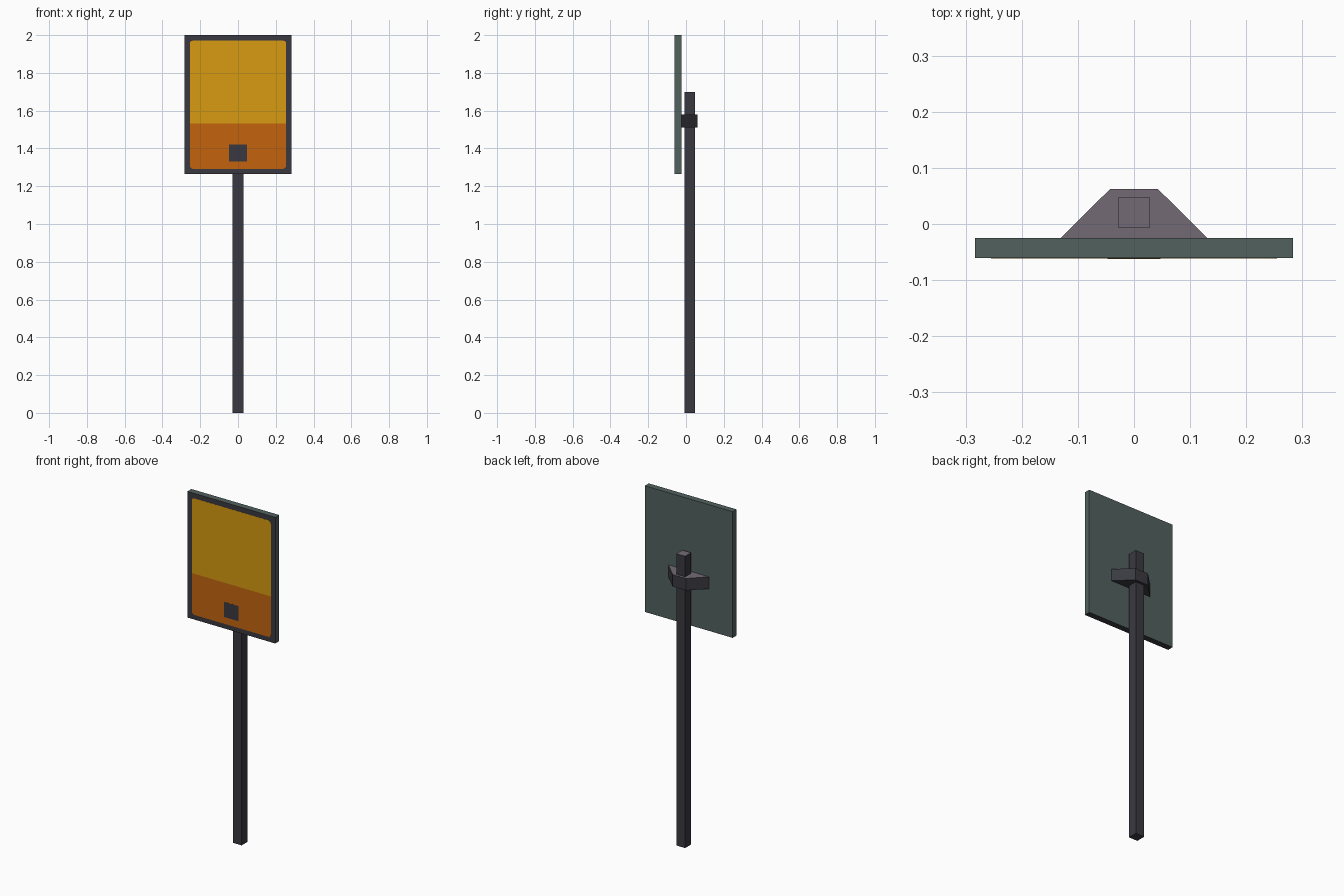
import bpy, bmesh, math

if "Cube" in bpy.data.objects:
    bpy.data.objects.remove(bpy.data.objects["Cube"])


def material(name, rgb):
    # sRGB 0-255 to linear
    lin = [((c / 255 + 0.055) / 1.055) ** 2.4 if c > 10 else c / 255 / 12.92 for c in rgb]
    m = bpy.data.materials.new(name)
    m.diffuse_color = (*lin, 1)
    m.use_nodes = True
    m.node_tree.nodes["Principled BSDF"].inputs["Base Color"].default_value = m.diffuse_color
    return m


charcoal = material("charcoal", (58, 57, 65))
grey = material("mauve grey", (114, 106, 117))
teal = material("dark teal", (81, 97, 95))
yellow = material("amber yellow", (215, 155, 17))
orange = material("burnt orange", (195, 100, 15))


def prism(name, profile, axis, lo, hi, mats, rule=None, cut_z=None):
    """Extrude a 2D profile along z (profile = x,y) or y (profile = x,z)."""
    bm = bmesh.new()
    put = (lambda a, b, c: (a, b, c)) if axis == 'z' else (lambda a, b, c: (a, c, b))
    face = bm.faces.new([bm.verts.new(put(a, b, lo)) for a, b in profile])
    ext = bmesh.ops.extrude_face_region(bm, geom=[face], use_keep_orig=True)
    for v in ext["geom"]:
        if isinstance(v, bmesh.types.BMVert):
            v.co = put(v.co.x, v.co.y if axis == 'z' else v.co.z, hi)
    if cut_z is not None:
        bmesh.ops.bisect_plane(bm, geom=bm.verts[:] + bm.edges[:] + bm.faces[:],
                               plane_co=(0, 0, cut_z), plane_no=(0, 0, 1))
    bmesh.ops.recalc_face_normals(bm, faces=bm.faces)
    bm.normal_update()
    if rule:
        for f in bm.faces:
            f.material_index = rule(f)
    me = bpy.data.meshes.new(name)
    bm.to_mesh(me)
    bm.free()
    for m in mats:
        me.materials.append(m)
    ob = bpy.data.objects.new(name, me)
    bpy.context.collection.objects.link(ob)
    return ob


def rect(x0, x1, y0, y1):
    return [(x0, y0), (x1, y0), (x1, y1), (x0, y1)]


def rounded(x0, x1, y0, y1, r, n=3):
    pts = []
    corners = [(x1 - r, y1 - r), (x0 + r, y1 - r), (x0 + r, y0 + r), (x1 - r, y0 + r)]
    for q, (cx, cy) in enumerate(corners):
        for i in range(n + 1):
            a = (q + i / n) * math.pi / 2
            pts.append((cx + r * math.cos(a), cy + r * math.sin(a)))
    return pts


def top_is_grey(f):
    return 1 if f.normal.z > 0.9 else 0


# Square post and the tapered clamp behind the board, both with paler tops
prism("post", rect(-0.028, 0.028, -0.007, 0.048), 'z', 0, 1.70, [charcoal, grey], top_is_grey)
prism("clamp", [(-0.131, -0.025), (0.131, -0.025), (0.043, 0.062), (-0.043, 0.062)],
      'z', 1.51, 1.58, [charcoal, grey], top_is_grey)

# Sign board: teal body, charcoal front border and underside
prism("sign_board", rect(-0.283, 0.283, 1.265, 2.0), 'y', -0.061, -0.025, [teal, charcoal],
      lambda f: 1 if f.normal.y < -0.9 or f.normal.z < -0.9 else 0)

# Painted two-tone sign face
prism("sign_face", rounded(-0.255, 0.255, 1.292, 1.971, 0.017), 'y', -0.0615, -0.060,
      [yellow, orange], lambda f: 1 if f.calc_center_median().z < 1.532 else 0, cut_z=1.532)

# Small dark square on the lower field
prism("square_mark", rect(-0.047, 0.047, 1.332, 1.42), 'y', -0.062, -0.061, [charcoal])
